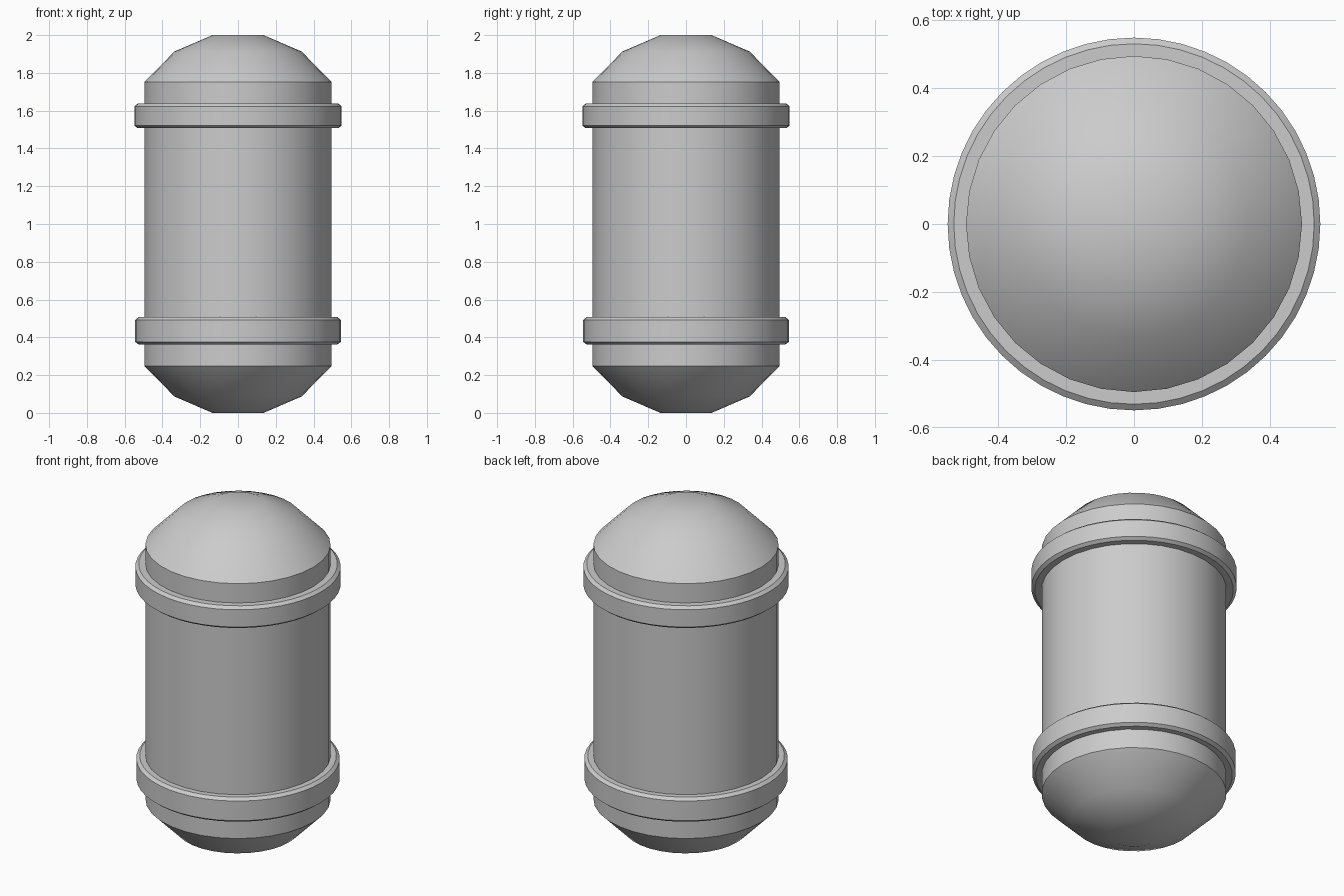
import bpy, math

if "Cube" in bpy.data.objects:
    bpy.data.objects.remove(bpy.data.objects["Cube"])

grey = bpy.data.materials.new("plain grey")
grey.diffuse_color = (0.6, 0.6, 0.6, 1)
grey.use_nodes = True
grey.node_tree.nodes["Principled BSDF"].inputs["Base Color"].default_value = grey.diffuse_color


def lathe(name, profile, sides, closed):
    """Revolve (radius, z) points, listed bottom to top on the outside, about z."""
    n = len(profile)
    verts = [(r * math.cos(2 * math.pi * i / sides), r * math.sin(2 * math.pi * i / sides), z)
             for i in range(sides) for r, z in profile]
    faces = []
    for i in range(sides):
        a, b = i * n, (i + 1) % sides * n
        for j in range(n if closed else n - 1):
            k = (j + 1) % n
            faces.append((a + j, b + j, b + k, a + k))
    if not closed:  # flat end caps
        faces.append([i * n for i in reversed(range(sides))])
        faces.append([i * n + n - 1 for i in range(sides)])
    mesh = bpy.data.meshes.new(name)
    mesh.from_pydata(verts, [], faces)
    mesh.materials.append(grey)
    obj = bpy.data.objects.new(name, mesh)
    bpy.context.collection.objects.link(obj)
    bpy.ops.object.select_all(action='DESELECT')
    obj.select_set(True)
    bpy.context.view_layer.objects.active = obj
    bpy.ops.object.shade_smooth_by_angle(angle=math.radians(30))
    return obj


# Capsule body with faceted-profile domes at both ends
lower = [(0.135, 0.0), (0.337, 0.087), (0.495, 0.248)]
upper = [(r, 2 - z) for r, z in reversed(lower)]
lathe("capsule_body", lower + upper, 32, False)

# Two chamfered bands around the body
for name, z0, z1, r in (("lower_band", 0.362, 0.507, 0.544),
                        ("upper_band", 1.507, 1.638, 0.549)):
    lathe(name, [(0.48, z0), (r - 0.018, z0), (r, z0 + 0.014),
                 (r, z1 - 0.015), (r - 0.018, z1), (0.48, z1)], 48, True)
